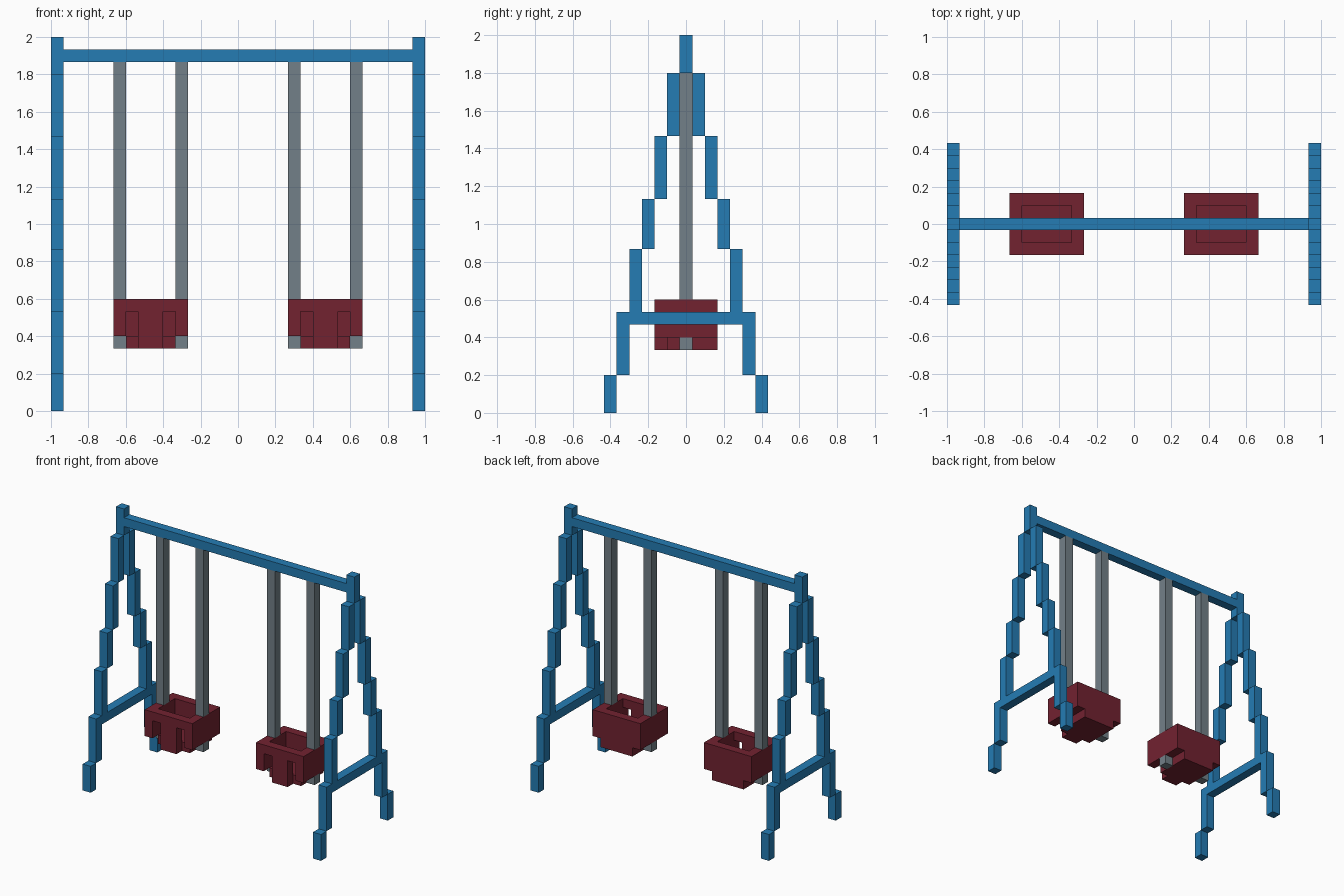
import bpy, bmesh
from mathutils import Matrix, Vector

U = 1 / 15  # one building block

cube = bpy.data.objects.get("Cube")
if cube:
    bpy.data.objects.remove(cube, do_unlink=True)


def material(name, rgb):
    m = bpy.data.materials.new(name)
    m.use_nodes = True
    m.diffuse_color = (*rgb, 1)
    m.node_tree.nodes["Principled BSDF"].inputs["Base Color"].default_value = (*rgb, 1)
    return m


BLUE = material("frame blue", (0.018, 0.202, 0.456))
GREY = material("chain grey", (0.171, 0.216, 0.246))
RED = material("seat dark red", (0.168, 0.016, 0.030))


def blocks(name, mat, boxes, offset_x=0):
    """Object made of boxes given as ((x0, x1), (y0, y1), (z0, z1)) in block units."""
    bm = bmesh.new()
    for spans in boxes:
        centre = Vector([(a + b) / 2 for a, b in spans]) + Vector((offset_x, 0, 0))
        size = [abs(b - a) * U for a, b in spans]
        bmesh.ops.create_cube(bm, size=1, matrix=Matrix.Translation(centre * U)
                              @ Matrix.Diagonal((*size, 1)))
    me = bpy.data.meshes.new(name)
    bm.to_mesh(me)
    bm.free()
    me.materials.append(mat)
    ob = bpy.data.objects.new(name, me)
    bpy.context.collection.objects.link(ob)
    return ob


# Heights where the stepped legs move one block inwards, from the ground up
STEPS = [0, 3, 8, 13, 17, 22, 27]

for side, label in ((-1, "right"), (1, "left")):
    post_x = (14, 15) if side > 0 else (-15, -14)

    # Stepped A-frame legs
    for sy, end in ((-1, "front"), (1, "back")):
        blocks(f"{label}_{end}_leg", BLUE,
               [(post_x, (sy * (6 - i) - 0.5, sy * (6 - i) + 0.5), (z0, z1))
                for i, (z0, z1) in enumerate(zip(STEPS, STEPS[1:]))])
    blocks(f"{label}_frame_peak", BLUE, [(post_x, (-0.5, 0.5), (27, 30))])
    blocks(f"{label}_crossbar", BLUE, [(post_x, (-4.5, 4.5), (7, 8))])

    # Bucket seat with two leg openings in front
    swing_x = 7 * side
    blocks(f"{label}_seat", RED, [
        ((-3, -2), (-2.5, 2.5), (6, 9)),      # side walls
        ((2, 3), (-2.5, 2.5), (6, 9)),
        ((-2, 2), (1.5, 2.5), (5, 9)),        # back
        ((-2, 2), (-1.5, 1.5), (5, 6)),       # floor
        ((-2, 2), (-2.5, -1.5), (8, 9)),      # front rail
        ((-1, 1), (-2.5, -1.5), (5, 8)),      # front post between the legs
    ], swing_x)

    # Hangers above the seat, with their ends showing under the side walls
    for sx, which in ((-3, "right"), (2, "left")):
        blocks(f"{label}_swing_{which}_hanger", GREY,
               [((sx, sx + 1), (-0.5, 0.5), (9, 28)),
                ((sx, sx + 1), (-0.5, 0.5), (5, 6))], swing_x)

# Top beam
blocks("top_beam", BLUE, [((-14, 14), (-0.5, 0.5), (28, 29))])
